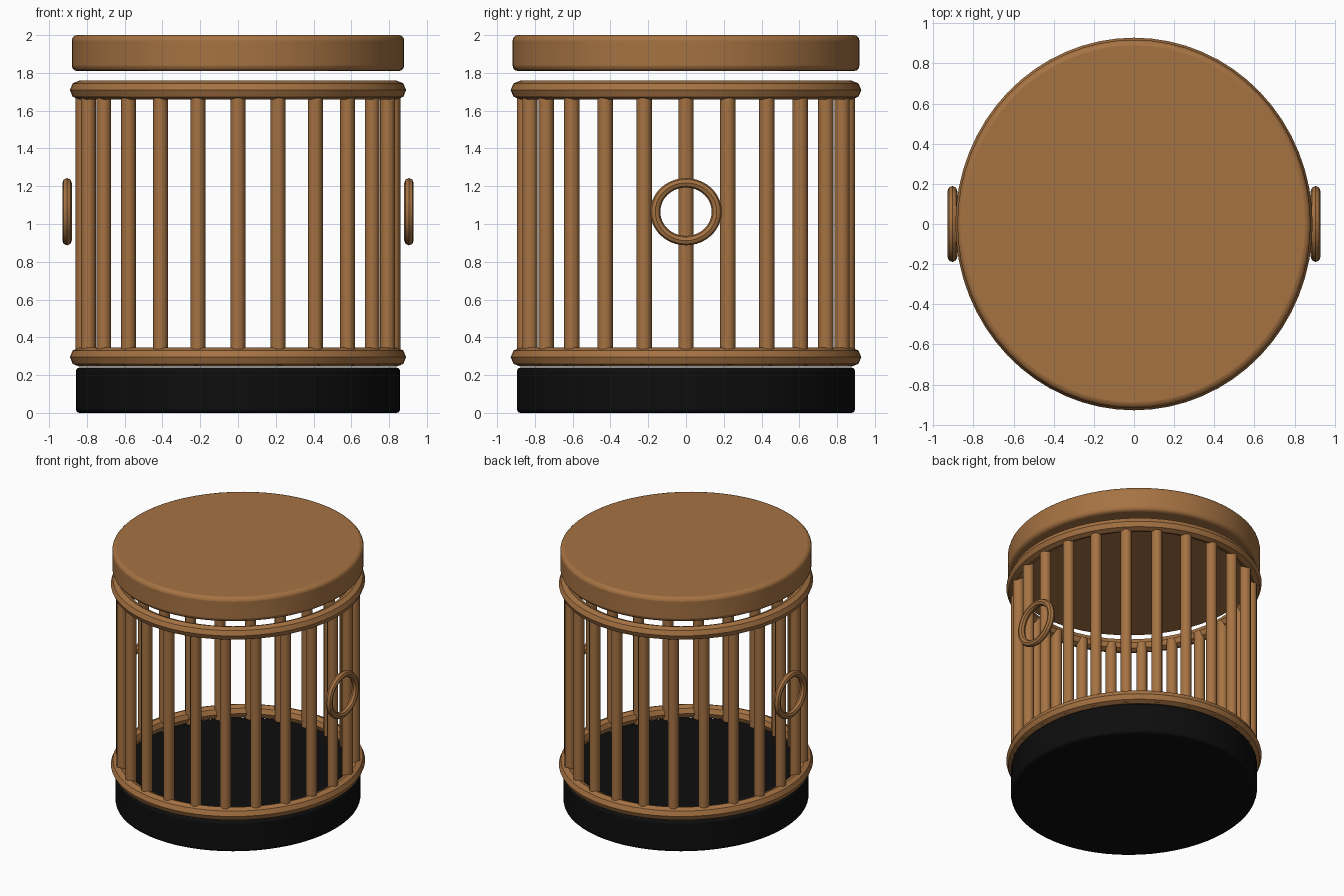
import bpy
import math
from mathutils import Matrix

cube = bpy.data.objects.get("Cube")
if cube:
    bpy.data.objects.remove(cube, do_unlink=True)

STRETCH = 1.043  # the body is slightly longer front to back
SEGMENTS = 64


def make_material(name, color):
    mat = bpy.data.materials.new(name)
    mat.use_nodes = True
    mat.diffuse_color = color
    mat.node_tree.nodes["Principled BSDF"].inputs["Base Color"].default_value = color
    return mat


wood = make_material("warm wood", (0.38, 0.17, 0.055, 1))
black = make_material("matte black", (0.004, 0.004, 0.004, 1))


def finish(name, mat, scale, angle=35):
    """Name, colour, stretch and smooth the active object."""
    obj = bpy.context.object
    obj.name = name
    obj.data.materials.append(mat)
    obj.data.transform(Matrix.Diagonal((*scale, 1)))
    bpy.ops.object.shade_smooth_by_angle(angle=math.radians(angle))
    return obj


def disc(name, mat, radius, bottom, top, bevel):
    """Thick round slab with softened rims."""
    bpy.ops.mesh.primitive_cylinder_add(
        vertices=SEGMENTS, radius=radius, depth=top - bottom,
        location=(0, 0, (top + bottom) / 2))
    obj = finish(name, mat, (1, STRETCH, 1))
    mod = obj.modifiers.new("rim", "BEVEL")
    mod.width = bevel
    mod.segments = 3
    mod.limit_method = "ANGLE"
    mod.angle_limit = math.radians(40)


def hoop(name, z):
    bpy.ops.mesh.primitive_torus_add(
        major_segments=SEGMENTS, minor_segments=8,
        major_radius=0.84, minor_radius=0.05, location=(0, 0, z))
    finish(name, wood, (1, STRETCH, 1))


# Base and floating lid
disc("base", black, 0.858, 0, 0.24, 0.02)
disc("lid", wood, 0.88, 1.81, 2.0, 0.028)

# Hoops that hold the bars
hoop("lower_hoop", 0.295)
hoop("upper_hoop", 1.709)

# Ring of upright bars
BARS = 24
for i in range(BARS):
    a = math.tau * i / BARS
    bpy.ops.mesh.primitive_cylinder_add(
        vertices=12, radius=0.039, depth=1.46,
        location=(0.82 * math.cos(a), 0.82 * STRETCH * math.sin(a), 0.98))
    finish(f"bar_{i + 1}", wood, (1, STRETCH, 1))

# Ring handles on both sides
for side, x in (("left", 0.905), ("right", -0.905)):
    bpy.ops.mesh.primitive_torus_add(
        major_segments=40, minor_segments=8,
        major_radius=0.153, minor_radius=0.025,
        location=(x, 0, 1.065), rotation=(0, math.pi / 2, 0))
    finish(f"{side}_ring_handle", wood, (1, STRETCH * 1.02, 1))
